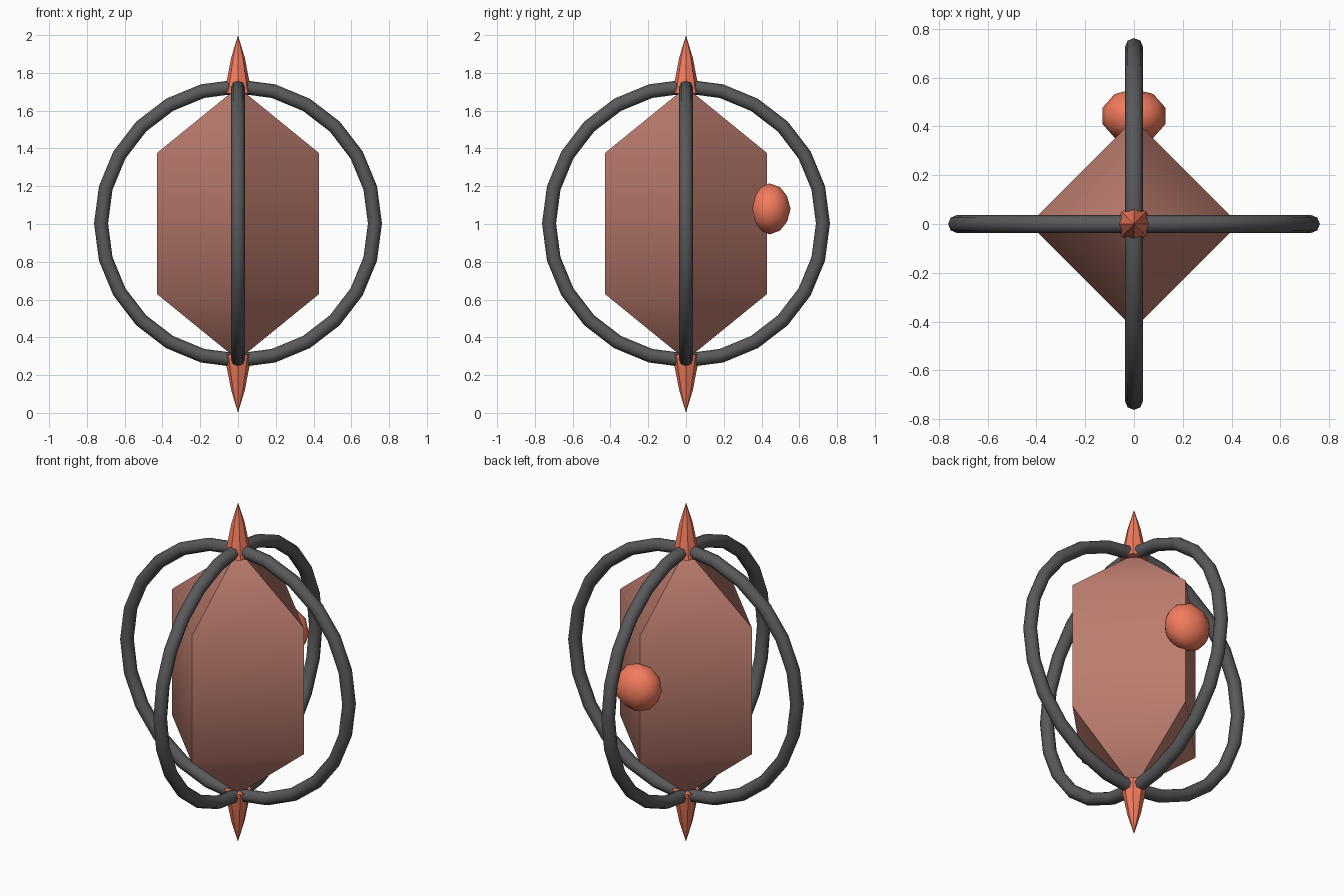
import bpy, bmesh, math
from mathutils import Matrix

if "Cube" in bpy.data.objects:
    bpy.data.objects.remove(bpy.data.objects["Cube"])


def material(name, rgb):
    m = bpy.data.materials.new(name)
    m.diffuse_color = (*rgb, 1)
    m.use_nodes = True
    m.node_tree.nodes["Principled BSDF"].inputs["Base Color"].default_value = m.diffuse_color
    return m


CLAY = material("clay", (0.50, 0.20, 0.155))
CORAL = material("coral", (0.90, 0.20, 0.11))
DARK = material("dark_grey", (0.10, 0.10, 0.105))


def finish(obj, mat, angle):
    obj.data.materials.clear()
    obj.data.materials.append(mat)
    bpy.ops.object.select_all(action='DESELECT')
    obj.select_set(True)
    bpy.context.view_layer.objects.active = obj
    bpy.ops.object.shade_smooth_by_angle(angle=math.radians(angle))


def lathe(name, profile, sides, mat, angle):
    """Revolve (radius, z) points around z; radius 0 makes a tip."""
    bm = bmesh.new()
    rings = []
    for r, z in profile:
        if r == 0:
            rings.append([bm.verts.new((0, 0, z))] * sides)
        else:
            rings.append([bm.verts.new((r * math.cos(math.tau * i / sides),
                                        r * math.sin(math.tau * i / sides), z))
                          for i in range(sides)])
    for a, b in zip(rings, rings[1:]):
        for i in range(sides):
            j = (i + 1) % sides
            corners = list(dict.fromkeys((a[i], a[j], b[j], b[i])))
            bm.faces.new(corners)
    if profile[0][0] > 0:
        bm.faces.new(rings[0][::-1])
    bmesh.ops.recalc_face_normals(bm, faces=bm.faces)
    mesh = bpy.data.meshes.new(name)
    bm.to_mesh(mesh)
    bm.free()
    obj = bpy.data.objects.new(name, mesh)
    bpy.context.collection.objects.link(obj)
    finish(obj, mat, angle)
    return obj


# Four-sided crystal body with pointed ends
lathe("crystal_body", [(0, 0.28), (0.43, 0.63), (0.43, 1.375), (0, 1.725)],
      4, CLAY, 50)

# Spikes at both poles, mirrored about z = 1
for name, s in (("top_spike", 1), ("bottom_spike", -1)):
    lathe(name, [(0.073, 1 + s * 0.69), (0.036, 1 + s * 0.88), (0, 1 + s)],
          8, CORAL, 40)

# Two crossed upright rings
for name, turn in (("side_to_side_ring", 0), ("front_to_back_ring", 90)):
    bpy.ops.mesh.primitive_torus_add(major_radius=0.725, minor_radius=0.037,
                                     major_segments=24, minor_segments=8)
    ring = bpy.context.object
    ring.name = name
    ring.data.transform(Matrix.Translation((0, 0, 1.003))
                        @ Matrix.Rotation(math.radians(turn), 4, 'Z')
                        @ Matrix.Rotation(math.pi / 2, 4, 'X'))
    finish(ring, DARK, 50)

# Flattened knob on the back corner
bpy.ops.mesh.primitive_ico_sphere_add(subdivisions=2, radius=0.135)
knob = bpy.context.object
knob.name = "back_knob"
knob.data.transform(Matrix.Translation((0, 0.443, 1.08))
                    @ Matrix.Diagonal((1, 0.82, 1, 1)))
finish(knob, CORAL, 50)
